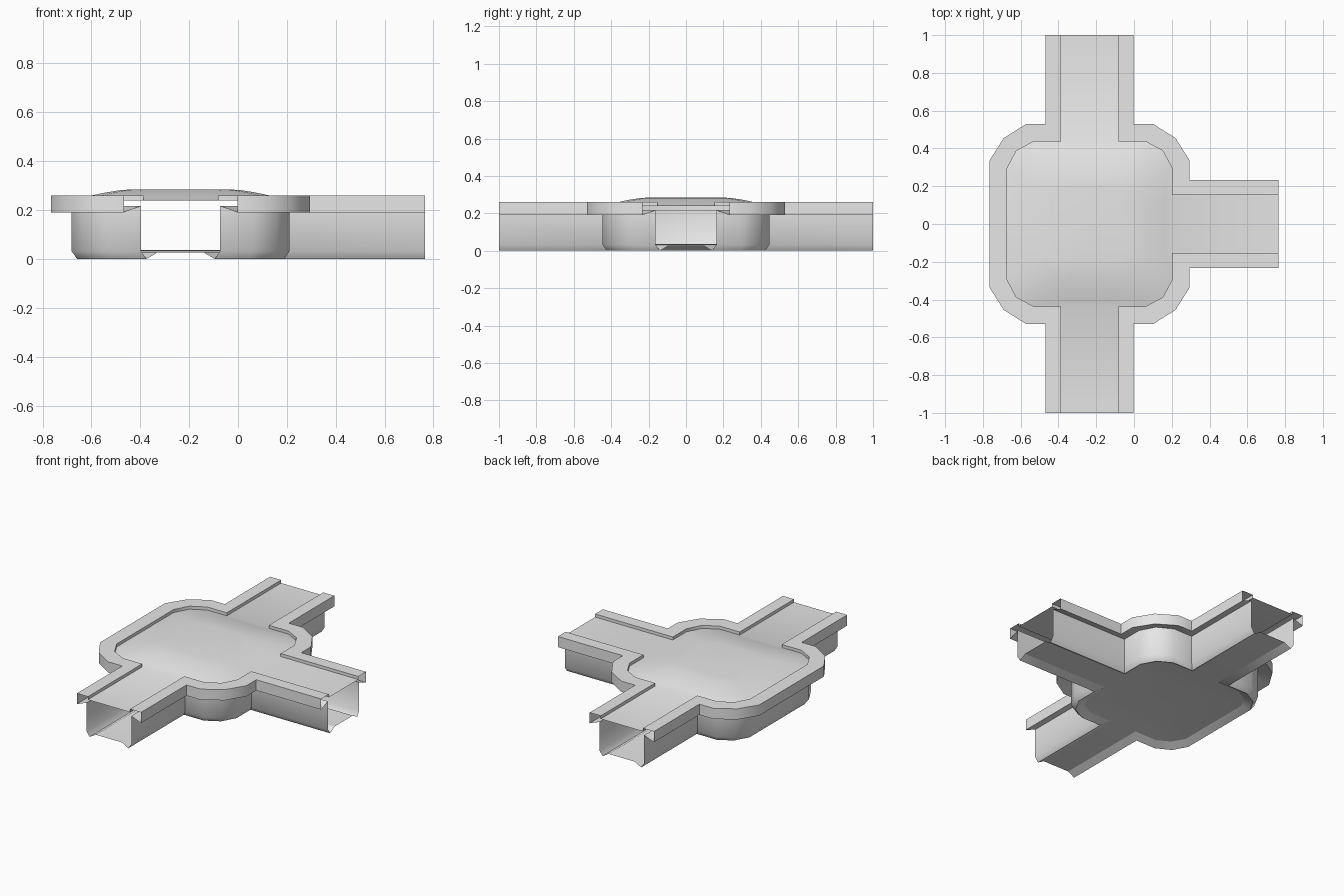
import bpy
import bmesh
import math

cube = bpy.data.objects.get("Cube")
if cube:
    bpy.data.objects.remove(cube, do_unlink=True)

CX = -0.235          # centre of the room
END_X, END_Y = 0.765, 1.0
GAPS = {6, 16, 23}   # outline edges that are open tunnel ends
ROOM = list(range(1, 6 + 0)) + list(range(8, 16)) + list(range(18, 23))

grey = bpy.data.materials.new("light_grey")
grey.use_nodes = True
grey.diffuse_color = (0.8, 0.8, 0.8, 1)
grey.node_tree.nodes["Principled BSDF"].inputs["Base Color"].default_value = (0.8, 0.8, 0.8, 1)


def outline(a, w, k, m, z):
    """Room with cut corners and three arms: a = arm half width, w = room half width."""
    half = [(END_X, a), (CX + w, a), (CX + w, w - k), (CX + w - m, w - m),
            (CX + w - k, w), (CX + a, w), (CX + a, END_Y),
            (CX - a, END_Y), (CX - a, w), (CX - w + k, w),
            (CX - w + m, w - m), (CX - w, w - k)]
    full = half + [(x, -y) for x, y in reversed(half)]
    return [(x, y, z) for x, y in full]


def add_ring(bm, points):
    return [bm.verts.new(p) for p in points]


def bridge(bm, r1, r2, gaps=()):
    n = len(r1)
    for i in range(n):
        if i not in gaps:
            j = (i + 1) % n
            bm.faces.new((r1[i], r2[i], r2[j], r1[j]))


def finish(bm, name, angle):
    mesh = bpy.data.meshes.new(name)
    bm.normal_update()
    bm.to_mesh(mesh)
    bm.free()
    mesh.materials.append(grey)
    obj = bpy.data.objects.new(name, mesh)
    bpy.context.collection.objects.link(obj)
    bpy.ops.object.select_all(action='DESELECT')
    obj.select_set(True)
    bpy.context.view_layer.objects.active = obj
    bpy.ops.object.shade_smooth_by_angle(angle=math.radians(angle))
    return obj


def strip(name, outlines, angle=40):
    """Skin a row of outlines, leaving the tunnel ends open."""
    bm = bmesh.new()
    rings = [add_ring(bm, o) for o in outlines]
    for r1, r2 in zip(rings, rings[1:]):
        bridge(bm, r1, r2, GAPS)
    return finish(bm, name, angle)


def deck(name, points, levels, upward):
    """Three flat arms and a room surface that swells through scaled rings."""
    bm = bmesh.new()
    ring = add_ring(bm, points)
    for i in (5, 15, 22):
        bm.faces.new([ring[(i + s) % 24] for s in range(4)])
    z0 = points[0][2]
    prev = [ring[i] for i in ROOM]
    for scale, z in levels:
        nxt = add_ring(bm, [(CX + (points[i][0] - CX) * scale, points[i][1] * scale, z)
                            for i in ROOM])
        bridge(bm, prev, nxt)
        prev = nxt
    bm.faces.new(prev)
    bm.normal_update()
    for f in bm.faces:
        if (f.normal.z > 0) != upward:
            f.normal_flip()
    return finish(bm, name, 40)


INNER = (0.1525, 0.4375, 0.143, 0.05)
OUTER = (0.2325, 0.53, 0.195, 0.075)
WALL = (0.162, 0.446, 0.147, 0.052)
FOOT = (0.14, 0.424, 0.14, 0.05)
RAISED = (0.095, 0.38, 0.125, 0.045)

# hollow curb around the edge
strip("curb", [outline(*INNER, 0.24), outline(*INNER, 0.26), outline(*OUTER, 0.26),
               outline(*OUTER, 0.19), outline(*WALL, 0.217)])

# road surface with a domed middle
deck("domed_deck", outline(*INNER, 0.24),
     [(0.92, 0.25), (0.83, 0.26), (0.7, 0.272), (0.57, 0.281), (0.45, 0.285)], True)

# tunnel walls, tucked in at the foot
strip("tunnel_walls", [outline(*WALL, 0.217), outline(*WALL, 0.032),
                       outline(*FOOT, 0.0), outline(*RAISED, 0.026)], 50)

# raised underside
deck("tunnel_base", outline(*RAISED, 0.026), [(0.8, 0.034), (0.5, 0.037)], False)
